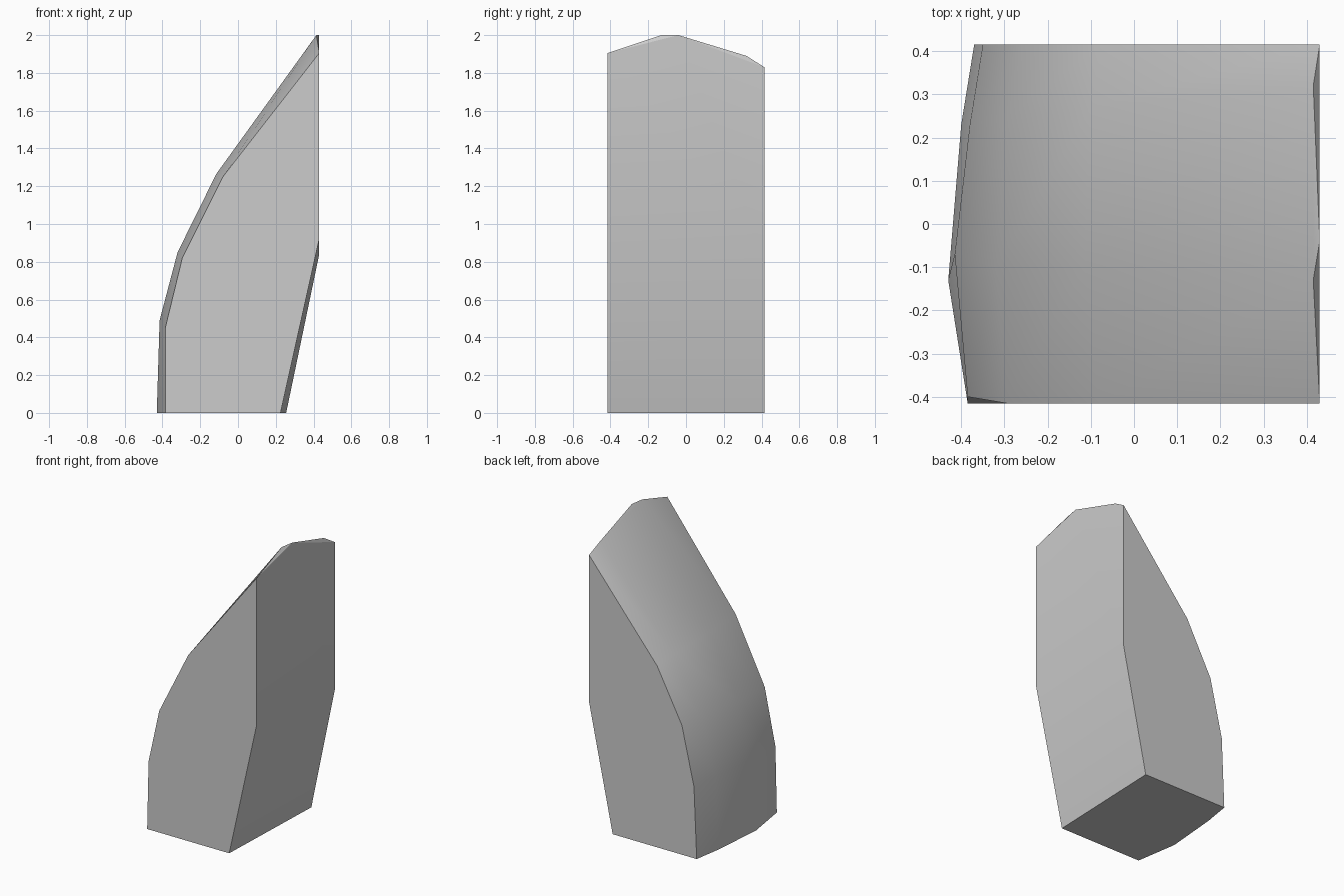
import bpy
import bmesh
from math import radians

cube = bpy.data.objects.get("Cube")
if cube:
    bpy.data.objects.remove(cube, do_unlink=True)


def make_material(name, value):
    mat = bpy.data.materials.new(name)
    mat.use_nodes = True
    colour = (value, value, value, 1)
    mat.diffuse_color = colour
    mat.node_tree.nodes["Principled BSDF"].inputs["Base Color"].default_value = colour
    return mat


# Curved outer side: profiles from base to tip, ordered front to back
sections = [
    [(-.385, -.415, 0), (-.385, -.4, .45), (-.295, -.415, .82), (-.08, -.415, 1.25), (.43, -.415, 1.905)],
    [(-.43, -.13, 0), (-.415, -.07, .49), (-.32, -.1, .85), (-.115, -.1, 1.265), (.415, -.13, 2)],
    [(-.4, .23, 0), (-.38, .23, .49), (-.29, .25, .87), (-.1, .27, 1.25), (.415, .32, 1.89)],
    [(-.37, .415, 0), (-.35, .415, .48), (-.26, .415, .87), (-.076, .415, 1.22), (.43, .415, 1.83)],
]

bm = bmesh.new()
rings = [[bm.verts.new(point) for point in section] for section in sections]
front, back = rings[0], rings[-1]

# Flat side: crest point, bend line and base line
crest = bm.verts.new((.43, -.04, 2))
front_bend = bm.verts.new((.43, -.415, .92))
back_bend = bm.verts.new((.43, .415, .84))
front_base = bm.verts.new((.225, -.415, 0))
back_base = bm.verts.new((.255, .415, 0))

# Skin between neighbouring profiles, with a small sliver at the tip
for a, b in zip(rings, rings[1:]):
    for low in range(len(a) - 1):
        bm.faces.new((a[low], b[low], b[low + 1], a[low + 1]))
    bm.faces.new((a[-1], b[-1], crest))

# End caps, flat side and base
bm.faces.new(front + [front_bend, front_base])
bm.faces.new(back + [back_bend, back_base])
bm.faces.new((front_bend, back_bend, back[-1], crest, front[-1]))
bm.faces.new((front_base, back_base, back_bend, front_bend))
bm.faces.new([ring[0] for ring in rings] + [back_base, front_base])
bmesh.ops.recalc_face_normals(bm, faces=bm.faces[:])

mesh = bpy.data.meshes.new("curved_wedge")
bm.to_mesh(mesh)
bm.free()
mesh.materials.append(make_material("light_grey", .6))

wedge = bpy.data.objects.new("curved_wedge", mesh)
bpy.context.collection.objects.link(wedge)

# Smooth the curved skin and keep the cap edges crisp
bpy.ops.object.select_all(action='DESELECT')
wedge.select_set(True)
bpy.context.view_layer.objects.active = wedge
bpy.ops.object.shade_smooth_by_angle(angle=radians(30))
